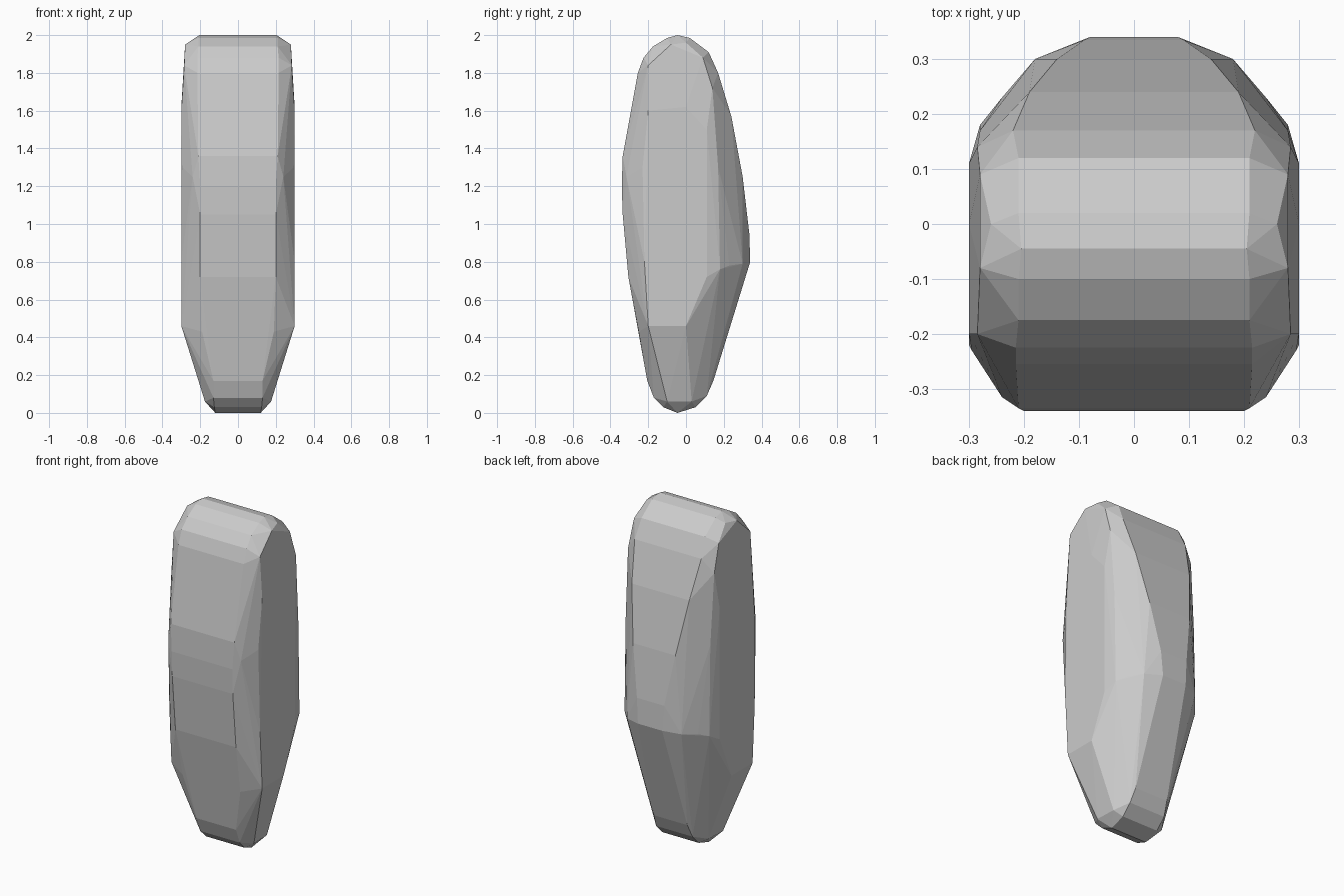
import bpy, bmesh, math

# Each profile point is (y, z, half width)
# Middle band: rounded outline that runs over the top, front, bottom and back
middle = [
    (-0.045, 2.0, 0.205), (0.02, 1.985, 0.21), (0.12, 1.91, 0.21), (0.17, 1.8, 0.22),
    (0.24, 1.57, 0.19), (0.30, 1.25, 0.14), (0.335, 0.95, 0.09), (0.34, 0.80, 0.08),
    (0.145, 0.17, 0.11), (0.11, 0.09, 0.12), (0.05, 0.03, 0.12), (-0.045, 0.0, 0.12),
    (-0.12, 0.03, 0.125), (-0.17, 0.08, 0.13), (-0.205, 0.17, 0.13), (-0.25, 0.43, 0.19),
    (-0.305, 0.72, 0.2), (-0.335, 1.05, 0.2), (-0.34, 1.2, 0.2), (-0.335, 1.36, 0.21),
    (-0.255, 1.8, 0.215), (-0.225, 1.88, 0.215), (-0.175, 1.94, 0.21), (-0.10, 1.985, 0.21),
]
# Flanks: flat sides and the softened corners leading to them
flank = [
    (0.0, 1.96, 0.26), (-0.08, 1.95, 0.28), (-0.2, 1.84, 0.285), (0.09, 1.88, 0.28),
    (0.14, 1.72, 0.285), (0.11, 1.5, 0.3), (0.0, 1.62, 0.3), (-0.2, 1.6, 0.3),
    (-0.23, 1.3, 0.295), (-0.315, 1.25, 0.24), (-0.22, 0.8, 0.3), (-0.2, 0.46, 0.3),
    (0.0, 0.46, 0.3), (0.11, 0.72, 0.3), (0.18, 0.76, 0.28), (0.23, 0.78, 0.24),
    (0.30, 0.79, 0.18), (0.17, 1.3, 0.28), (-0.1, 0.06, 0.175), (0.03, 0.06, 0.17),
]


def hull_body(name, points):
    """Convex faceted solid from half-width points mirrored across x = 0."""
    bm = bmesh.new()
    for y, z, w in points:
        for side in (-1, 1):
            bm.verts.new((side * w, y, z))
    res = bmesh.ops.convex_hull(bm, input=bm.verts)
    loose = {g for g in res["geom_interior"] + res["geom_unused"]
             if isinstance(g, bmesh.types.BMVert) and g.is_valid and not g.link_faces}
    bmesh.ops.delete(bm, geom=list(loose), context='VERTS')
    bmesh.ops.dissolve_limit(bm, angle_limit=math.radians(2),
                             verts=bm.verts, edges=bm.edges)
    bmesh.ops.recalc_face_normals(bm, faces=bm.faces)
    mesh = bpy.data.meshes.new(name)
    bm.to_mesh(mesh)
    bm.free()
    obj = bpy.data.objects.new(name, mesh)
    bpy.context.collection.objects.link(obj)
    return obj


# Faceted standing stone
hull_body("standing_stone", middle + flank)
